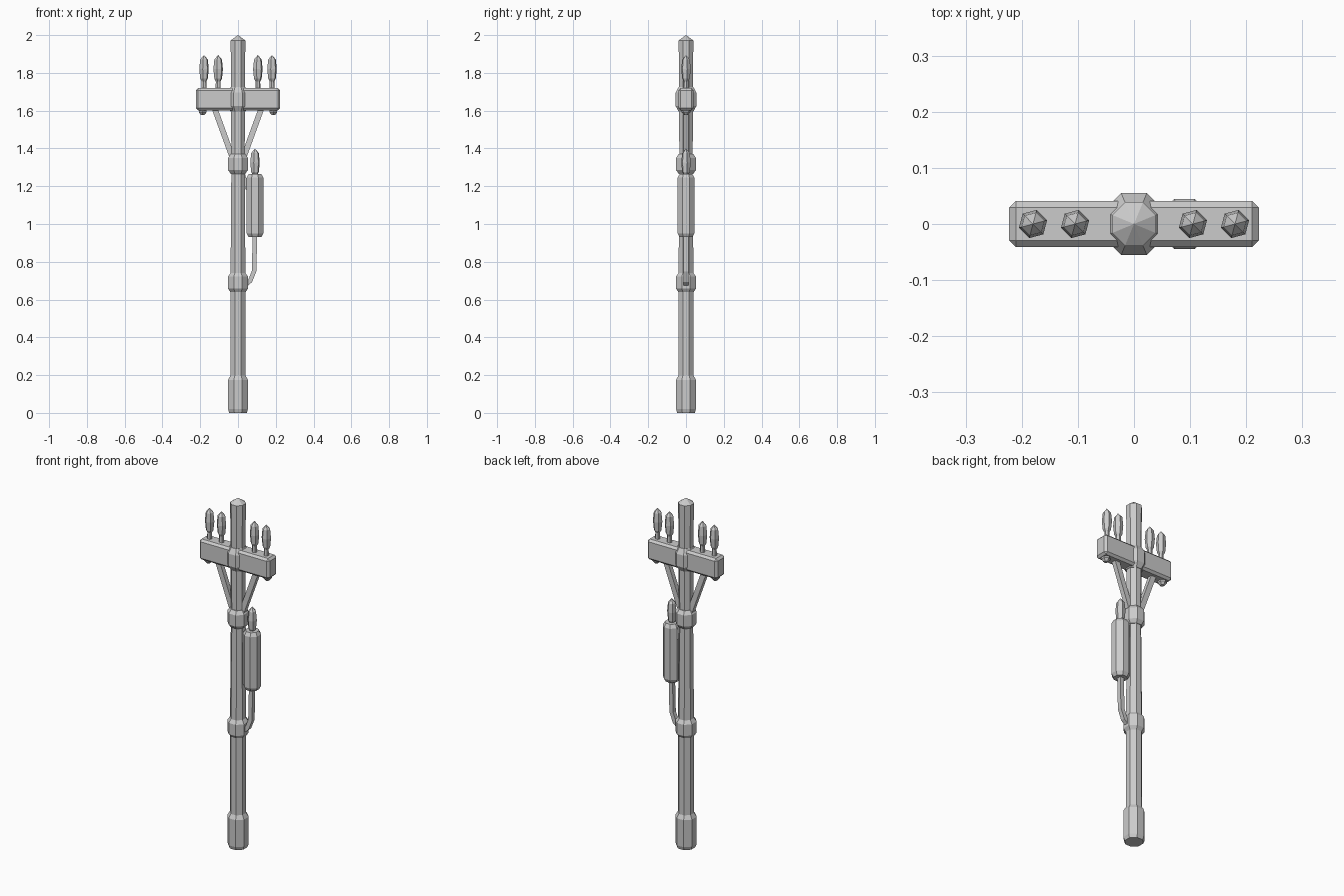
import bpy, bmesh, math
from mathutils import Vector

if "Cube" in bpy.data.objects:
    bpy.data.objects.remove(bpy.data.objects["Cube"], do_unlink=True)

grey = bpy.data.materials.new("plain_grey")
grey.use_nodes = True
colour = (0.6, 0.6, 0.6, 1)
grey.diffuse_color = colour
grey.node_tree.nodes["Principled BSDF"].inputs["Base Color"].default_value = colour


def finish(name, bm):
    bmesh.ops.recalc_face_normals(bm, faces=bm.faces)
    mesh = bpy.data.meshes.new(name)
    bm.to_mesh(mesh)
    bm.free()
    mesh.materials.append(grey)
    obj = bpy.data.objects.new(name, mesh)
    bpy.context.collection.objects.link(obj)
    return obj


def lathe(name, profile, x=0, sides=8, turn=0.5):
    """Flat-faced turned part from (radius, z) pairs; radius 0 closes to a point."""
    bm = bmesh.new()
    rings = []
    for r, z in profile:
        if r == 0:
            rings.append([bm.verts.new((x, 0, z))] * sides)
            continue
        angles = [2 * math.pi * (i + turn) / sides for i in range(sides)]
        rings.append([bm.verts.new((x + r * math.cos(a), r * math.sin(a), z)) for a in angles])
    for low, high in zip(rings, rings[1:]):
        for i in range(sides):
            j = (i + 1) % sides
            bm.faces.new(list(dict.fromkeys((low[i], low[j], high[j], high[i]))))
    for ring, (r, z) in ((rings[0], profile[0]), (rings[-1], profile[-1])):
        if r:
            bm.faces.new(ring)
    return finish(name, bm)


def box(name, centre, size, bevel=0):
    bm = bmesh.new()
    bmesh.ops.create_cube(bm, size=1)
    for v in bm.verts:
        v.co = Vector(centre) + v.co * Vector(size)
    if bevel:
        bmesh.ops.bevel(bm, geom=bm.edges[:], offset=bevel, segments=1, affect='EDGES')
    return finish(name, bm)


def strut(name, points, width, depth):
    """Rectangular bar swept along (x, z) points in the front plane."""
    bm = bmesh.new()
    pts = [Vector((x, 0, z)) for x, z in points]
    rings = []
    for i, p in enumerate(pts):
        along = (pts[min(i + 1, len(pts) - 1)] - pts[max(i - 1, 0)]).normalized()
        side = along.cross(Vector((0, 1, 0))) * width / 2
        deep = Vector((0, depth / 2, 0))
        rings.append([bm.verts.new(p + s * side + d * deep)
                      for s, d in ((-1, -1), (1, -1), (1, 1), (-1, 1))])
    for low, high in zip(rings, rings[1:]):
        for i in range(4):
            j = (i + 1) % 4
            bm.faces.new((low[i], low[j], high[j], high[i]))
    bm.faces.new(rings[0])
    bm.faces.new(rings[-1])
    return finish(name, bm)


def insulator(name, x, z):
    lathe(name, [(0.014, z - 0.01), (0.013, z + 0.035), (0.021, z + 0.05), (0.026, z + 0.1),
                 (0.021, z + 0.15), (0, z + 0.175)], x, 6, 0.25)


# Pole and its wide foot
lathe("pole", [(0.044, 0.15), (0.043, 0.7), (0.038, 1.3), (0.04, 1.7), (0.042, 1.972), (0, 2)])
lathe("pole_foot", [(0.05, 0), (0.057, 0.02), (0.057, 0.175), (0.042, 0.2)])

# Collars clamped around the pole
for name, z in (("lower_collar", 0.69), ("upper_collar", 1.318)):
    lathe(name, [(0.042, z - 0.052), (0.057, z - 0.032), (0.057, z + 0.032), (0.042, z + 0.052)])

# Cross arm with its clamp
box("cross_arm", (0, 0, 1.66), (0.445, 0.082, 0.118), 0.012)
lathe("arm_clamp", [(0.042, 1.595), (0.06, 1.625), (0.06, 1.695), (0.042, 1.725)])

# Braces, bolts and insulators on both sides of the arm
for side, s in (("left", 1), ("right", -1)):
    strut(side + "_brace", [(s * 0.025, 1.34), (s * 0.125, 1.615)], 0.03, 0.026)
    lathe(side + "_arm_bolt", [(0.012, 1.578), (0.024, 1.592), (0.024, 1.61)], s * 0.187, 6)
    insulator(side + "_outer_insulator", s * 0.18, 1.72)
    insulator(side + "_inner_insulator", s * 0.105, 1.72)

# Transformer can, its insulator, bracket and cable
lathe("transformer_can", [(0.037, 0.93), (0.048, 0.95), (0.048, 1.245), (0.036, 1.265)], 0.09)
insulator("can_insulator", 0.09, 1.225)
strut("can_bracket", [(0.015, 1.28), (0.035, 1.21), (0.07, 1.18)], 0.035, 0.03)
strut("can_cable", [(0.09, 0.95), (0.085, 0.75), (0.065, 0.7), (0.02, 0.66)], 0.024, 0.024)
